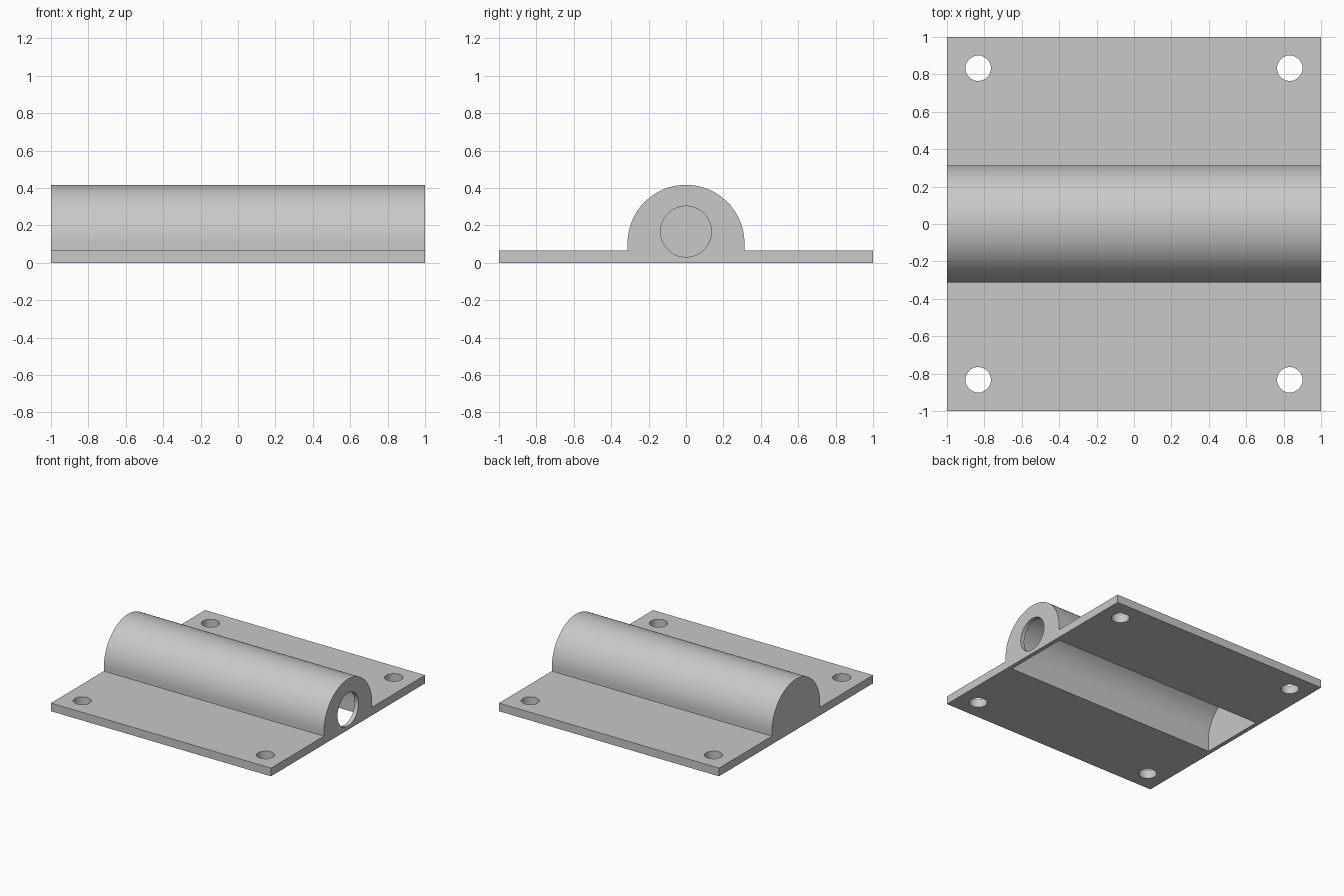
import bpy, bmesh, math
from mathutils import Matrix

cube = bpy.data.objects.get("Cube")
if cube:
    bpy.data.objects.remove(cube, do_unlink=True)

HALF, PLATE, RADIUS, AXIS, WALL = 1.0, 0.067, 0.3125, 0.104, 0.034

grey = bpy.data.materials.new("plain grey")
grey.use_nodes = True
colour = (0.58, 0.58, 0.58, 1)
grey.diffuse_color = colour
grey.node_tree.nodes["Principled BSDF"].inputs["Base Color"].default_value = colour


def make_object(name, bm):
    bmesh.ops.recalc_face_normals(bm, faces=bm.faces[:])
    mesh = bpy.data.meshes.new(name)
    bm.to_mesh(mesh)
    bm.free()
    mesh.materials.append(grey)
    obj = bpy.data.objects.new(name, mesh)
    bpy.context.collection.objects.link(obj)
    return obj


def extrude_profile(name, points, half_length):
    """Extrude a closed (y, z) outline along x."""
    bm = bmesh.new()
    face = bm.faces.new([bm.verts.new((-half_length, y, z)) for y, z in points])
    result = bmesh.ops.extrude_face_region(bm, geom=[face])
    moved = [v for v in result["geom"] if isinstance(v, bmesh.types.BMVert)]
    bmesh.ops.translate(bm, verts=moved, vec=(2 * half_length, 0, 0))
    return make_object(name, bm)


def cylinder(name, radius, depth, matrix):
    bm = bmesh.new()
    bmesh.ops.create_cone(bm, cap_ends=True, segments=64, radius1=radius,
                          radius2=radius, depth=depth, matrix=matrix)
    return make_object(name, bm)


def arch(radius, steps=64):
    """Half circle from +y over the top to -y."""
    return [(radius * math.cos(math.pi * i / steps),
             AXIS + radius * math.sin(math.pi * i / steps)) for i in range(steps + 1)]


def cut(target, cutter):
    cutter.hide_render = True
    mod = target.modifiers.new("cut", "BOOLEAN")
    mod.operation = "DIFFERENCE"
    mod.solver = "EXACT"
    mod.object = cutter
    bpy.context.view_layer.objects.active = target
    bpy.ops.object.modifier_apply(modifier=mod.name)
    bpy.data.objects.remove(cutter, do_unlink=True)


# Flanged plate with a round-topped housing, one continuous section
section = ([(-HALF, 0), (HALF, 0), (HALF, PLATE), (RADIUS, PLATE)]
           + arch(RADIUS) + [(-RADIUS, PLATE), (-HALF, PLATE)])
housing = extrude_profile("flanged_housing", section, HALF)

# Hollow inside, open underneath, closed by thin end walls
inner = RADIUS - WALL
hollow = [(-inner, -0.1), (inner, -0.1)] + arch(inner)
cut(housing, extrude_profile("hollow_cutter", hollow, HALF - WALL))

# Round opening through one end wall only
bore = Matrix.Translation((HALF, 0, 0.167)) @ Matrix.Rotation(math.pi / 2, 4, "Y")
cut(housing, cylinder("end_opening_cutter", 0.136, 0.4, bore))

# Screw holes in the corners
for x in (-1, 1):
    for y in (-1, 1):
        place = Matrix.Translation((x * 0.833, y * 0.833, PLATE / 2))
        cut(housing, cylinder("screw_hole_cutter", 0.068, 0.4, place))

# Smooth curves, sharp edges
bpy.ops.object.select_all(action="DESELECT")
housing.select_set(True)
bpy.context.view_layer.objects.active = housing
bpy.ops.object.shade_smooth_by_angle(angle=math.radians(30))
